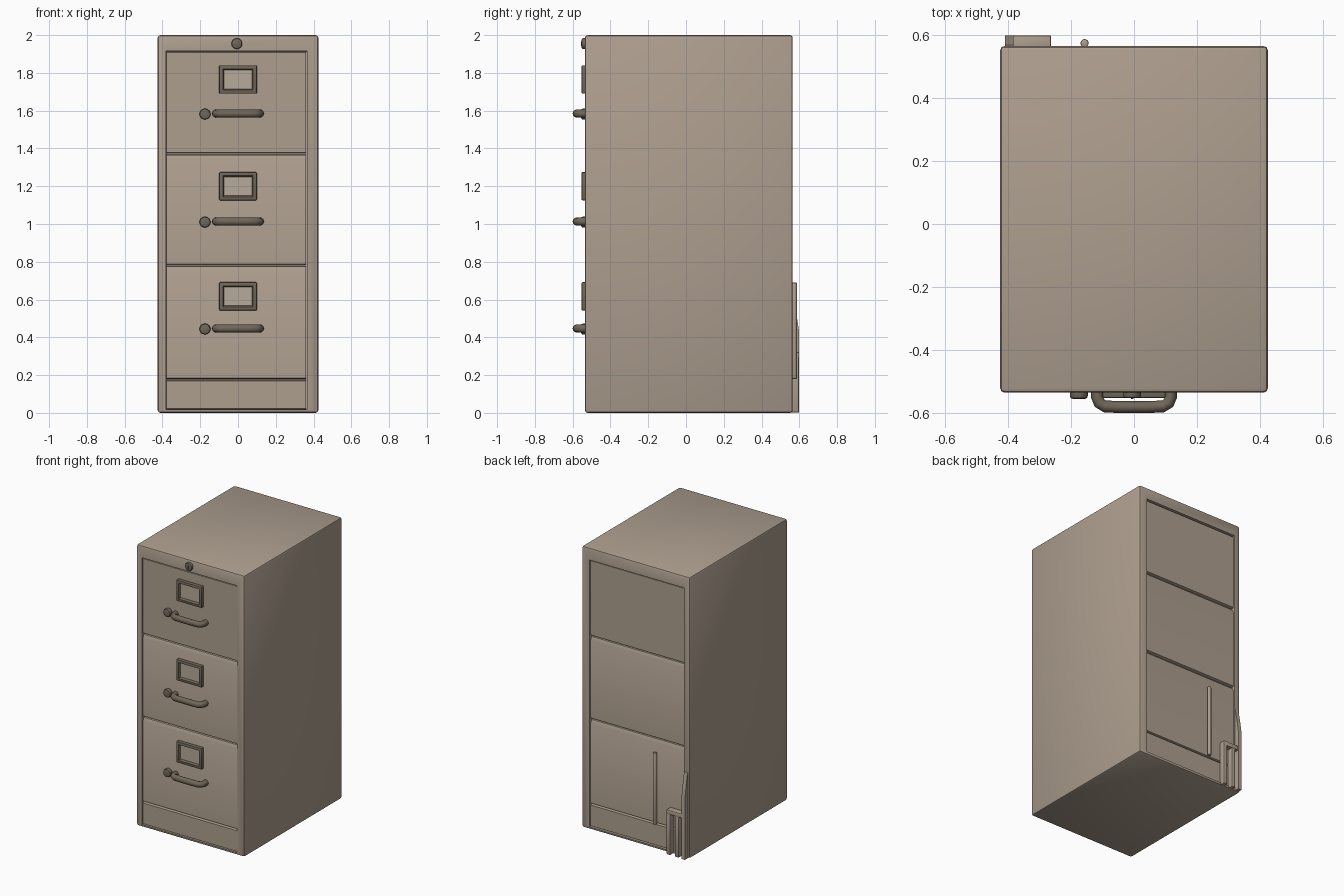
import bpy, bmesh, math
from mathutils import Vector, Matrix

if "Cube" in bpy.data.objects:
    bpy.data.objects.remove(bpy.data.objects["Cube"])


def material(name, rgb):
    m = bpy.data.materials.new(name)
    m.diffuse_color = (*rgb, 1)
    m.use_nodes = True
    m.node_tree.nodes["Principled BSDF"].inputs["Base Color"].default_value = m.diffuse_color
    return m


BEIGE = material("beige_paint", (0.42, 0.345, 0.275))
METAL = material("dull_bronze", (0.165, 0.135, 0.10))
CARD = material("label_card", (0.47, 0.40, 0.32))


def finish(bm, name, mats, angle=40):
    bmesh.ops.recalc_face_normals(bm, faces=bm.faces)
    me = bpy.data.meshes.new(name)
    bm.to_mesh(me)
    bm.free()
    ob = bpy.data.objects.new(name, me)
    bpy.context.collection.objects.link(ob)
    for m in mats:
        me.materials.append(m)
    bpy.ops.object.select_all(action='DESELECT')
    ob.select_set(True)
    bpy.context.view_layer.objects.active = ob
    bpy.ops.object.shade_smooth_by_angle(angle=math.radians(angle))
    return ob


def box(name, lo, hi, bevel, mats, recesses=()):
    """Rounded box; recesses are (side, x0, x1, z0, z1, depth, slope)."""
    bm = bmesh.new()
    bmesh.ops.create_cube(bm, size=1)
    lo, hi = Vector(lo), Vector(hi)
    for v in bm.verts:
        v.co = Vector((lo[i] + hi[i]) / 2 + v.co[i] * (hi[i] - lo[i]) for i in range(3))
    bmesh.ops.bevel(bm, geom=bm.edges[:], offset=bevel, segments=2,
                    profile=0.5, affect='EDGES')
    for side, x0, x1, z0, z1, depth, slope in recesses:
        bm.normal_update()
        f = max(bm.faces, key=lambda f: f.normal.y * side * 10 + f.calc_area())
        y = hi.y if side > 0 else lo.y
        for s, d in ((0, 0), (slope, depth)):
            bmesh.ops.inset_individual(bm, faces=[f], thickness=0.002)
            c = f.calc_center_median()
            for v in f.verts:
                v.co = Vector((x0 + s if v.co.x < c.x else x1 - s,
                               y - side * d,
                               z0 + s if v.co.z < c.z else z1 - s))
        f.material_index = len(mats) - 1
    return finish(bm, name, mats)


def prism(name, profile, x0, x1, mat):
    """Extrude a (y, z) profile along x."""
    bm = bmesh.new()
    a = [bm.verts.new((x0, y, z)) for y, z in profile]
    b = [bm.verts.new((x1, y, z)) for y, z in profile]
    bm.faces.new(a)
    bm.faces.new(b[::-1])
    n = len(a)
    for i in range(n):
        j = (i + 1) % n
        bm.faces.new((a[i], a[j], b[j], b[i]))
    return finish(bm, name, [mat])


def knob(name, x, z, r, y0, y1, axis='Y', mat=METAL):
    """Domed cylinder along y, or an upright rod when axis is Z."""
    bm = bmesh.new()
    length = abs(y1 - y0)
    bmesh.ops.create_cone(bm, cap_ends=True, segments=14, radius1=r, radius2=r, depth=length)
    rims = [e for e in bm.edges if abs(e.verts[0].co.z - e.verts[1].co.z) < 1e-5]
    bmesh.ops.bevel(bm, geom=rims, offset=min(r, length) * 0.3, segments=2,
                    profile=0.5, affect='EDGES')
    if axis == 'Y':
        bm.transform(Matrix.Translation((x, (y0 + y1) / 2, z)) @ Matrix.Rotation(math.pi / 2, 4, 'X'))
    else:
        bm.transform(Matrix.Translation((x, z, (y0 + y1) / 2)))
    return finish(bm, name, [mat])


def handle(name, z):
    """Bow handle: an oval section swept along a bent path in the xy plane."""
    half = [(0.118, -0.52), (0.117, -0.55), (0.110, -0.568), (0.092, -0.579), (0.045, -0.581)]
    path = [Vector((-x, y, z)) for x, y in half] + [Vector((x, y, z)) for x, y in half[::-1]]
    bm = bmesh.new()
    rings, n = [], 12
    for i, p in enumerate(path):
        t = (path[min(i + 1, len(path) - 1)] - path[max(i - 1, 0)]).normalized()
        side = Vector((-t.y, t.x, 0))
        rings.append([bm.verts.new(p + side * 0.019 * math.cos(2 * math.pi * k / n)
                                   + Vector((0, 0, 0.021 * math.sin(2 * math.pi * k / n))))
                      for k in range(n)])
    for r, s in zip(rings, rings[1:]):
        for k in range(n):
            bm.faces.new((r[k], r[(k + 1) % n], s[(k + 1) % n], s[k]))
    bm.faces.new(rings[0])
    bm.faces.new(rings[-1])
    return finish(bm, name, [METAL], 60)


# Cabinet shell with shallow openings at the front and back
LEFT, RIGHT, TOP = -0.38, 0.365, 1.915
box("cabinet_shell", (-0.425, -0.535, 0), (0.425, 0.565, 2), 0.014, [BEIGE],
    [(-1, LEFT, RIGHT, 0.018, TOP, 0.03, 0.0005),
     (1, LEFT, RIGHT, 0.018, TOP, 0.03, 0.0005)])

# Drawer fronts, matching rear panels, and plinths
levels = [("top", 1.345, 1.91), ("middle", 0.77, 1.372), ("bottom", 0.178, 0.785)]
levels = [("top", 1.375, 1.911), ("middle", 0.785, 1.37), ("bottom", 0.18, 0.78),
          ("plinth", 0.019, 0.174)]
for label, z0, z1 in levels:
    lip = 0.004 if label in ("top", "plinth") else 0.028
    for place, face, back in (("front", -0.528, -0.49), ("rear", 0.555, 0.52)):
        d = 0.010 if face < 0 else -0.010
        prism(f"{label}_{place}_panel",
              [(back, z0), (face + d, z0), (face, z0 + 0.004), (face, z1 - lip),
               (face + d, z1 - lip * 0.2), (back, z1)],
              LEFT + 0.002, RIGHT - 0.004, BEIGE)

# Label holders, bow handles and latch buttons
for label, card_z, pull_z in (("top", 1.765, 1.585), ("middle", 1.2, 1.013), ("bottom", 0.617, 0.447)):
    box(f"{label}_label_holder", (-0.1, -0.553, card_z - 0.075), (0.1, -0.52, card_z + 0.075),
        0.006, [METAL, CARD],
        [(-1, -0.08, 0.08, card_z - 0.056, card_z + 0.056, 0.014, 0.007)])
    handle(f"{label}_handle", pull_z)
    knob(f"{label}_latch_button", -0.175, pull_z - 0.003, 0.029, -0.555, -0.52)

# Lock at the top of the frame
knob("lock", -0.006, 1.955, 0.029, -0.553, -0.52)
box("lock_slot", (-0.010, -0.556, 1.943), (-0.002, -0.55, 1.967), 0.001, [METAL])

# Rear fittings: upright rod, forked bracket, tapered strip
knob("rear_rod", -0.157, 0.574, 0.013, 0.18, 0.69, axis='Z', mat=BEIGE)
for i, x in enumerate((-0.278, -0.345)):
    box(f"bracket_leg_{i + 1}", (x - 0.015, 0.55, 0.002), (x + 0.015, 0.597, 0.32), 0.006, [BEIGE])
box("bracket_bar", (-0.385, 0.55, 0.29), (-0.263, 0.599, 0.322), 0.006, [BEIGE])
prism("tapered_strip", [(0.55, 0.002), (0.599, 0.002), (0.599, 0.43), (0.585, 0.52),
                        (0.568, 0.61), (0.55, 0.61)], -0.41, -0.383, BEIGE)
